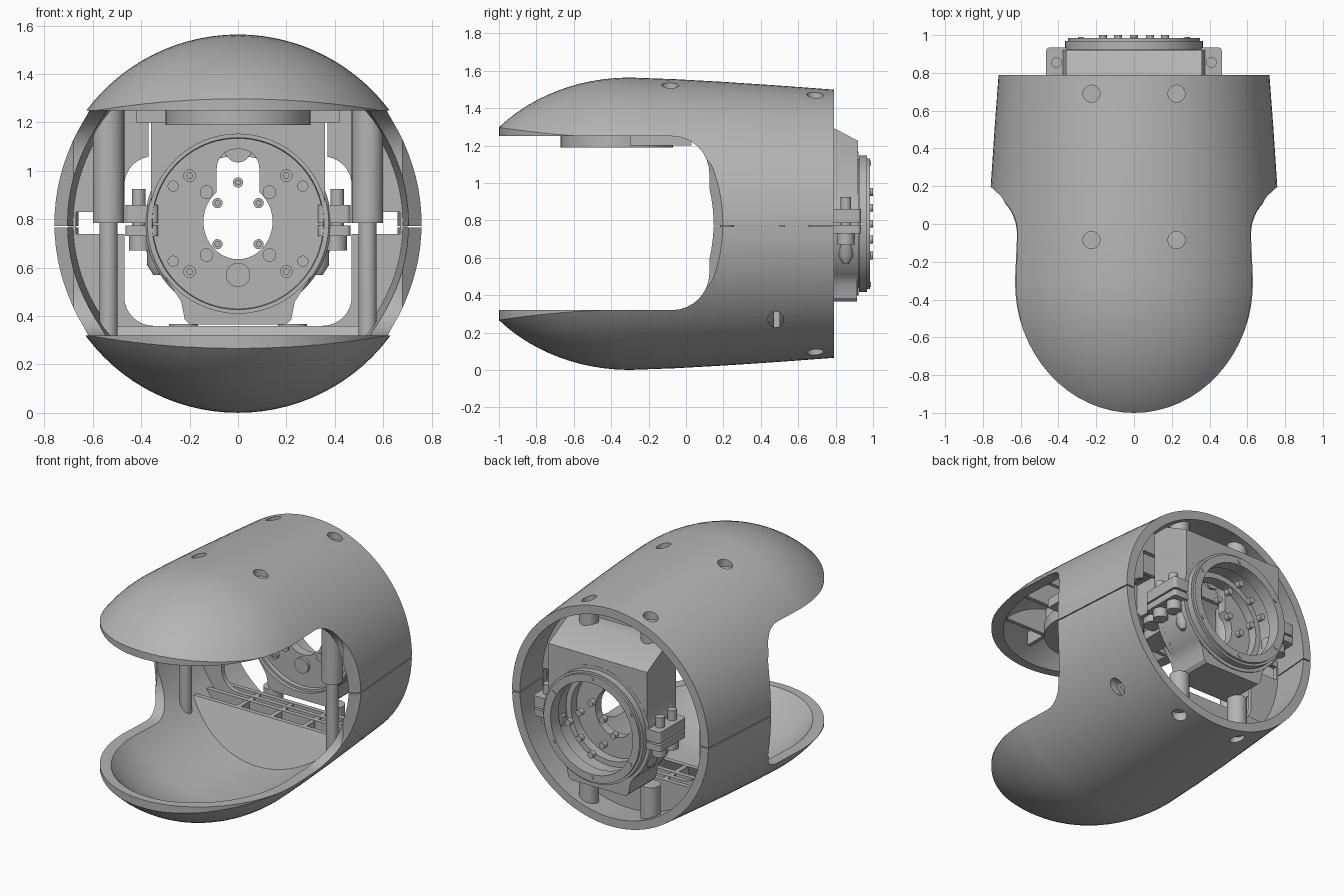
import bpy, bmesh, math

cube = bpy.data.objects.get("Cube")
if cube:
    bpy.data.objects.remove(cube)

ZC = 0.782  # height of the main axis
grey = bpy.data.materials.new("plain grey")
grey.use_nodes = True
colour = (0.46, 0.46, 0.46, 1)
grey.diffuse_color = colour
grey.node_tree.nodes["Principled BSDF"].inputs["Base Color"].default_value = colour
parts = []


def loft(name, rings, closed=False):
    """Skin a row of equal point loops; cap the ends unless closed."""
    bm = bmesh.new()
    loops = [[bm.verts.new(p) for p in ring] for ring in rings]
    n = len(loops[0])
    pairs = list(zip(loops, loops[1:] + loops[:1])) if closed else list(zip(loops, loops[1:]))
    for a, b in pairs:
        for i in range(n):
            j = (i + 1) % n
            bm.faces.new((a[i], a[j], b[j], b[i]))
    if not closed:
        bm.faces.new(loops[0])
        bm.faces.new(loops[-1])
    bmesh.ops.recalc_face_normals(bm, faces=bm.faces)
    mesh = bpy.data.meshes.new(name)
    bm.to_mesh(mesh)
    bm.free()
    mesh.materials.append(grey)
    obj = bpy.data.objects.new(name, mesh)
    bpy.context.collection.objects.link(obj)
    parts.append(obj)
    return obj


def place(axis, u, v, w):
    return {"x": (w, u, v), "y": (u, w, v), "z": (u, v, w)}[axis]


def prism(name, pts, axis, lo, hi):
    return loft(name, [[place(axis, u, v, w) for u, v in pts] for w in (lo, hi)])


def box(name, x0, x1, y0, y1, z0, z1):
    return prism(name, [(x0, y0), (x1, y0), (x1, y1), (x0, y1)], "z", z0, z1)


def circle(u, v, r, n=32, rv=None):
    rv = rv or r
    return [(u + r * math.cos(math.tau * i / n), v + rv * math.sin(math.tau * i / n)) for i in range(n)]


def cyl(name, axis, u, v, r, lo, hi, n=32):
    return prism(name, circle(u, v, r, n), axis, lo, hi)


def lathe(name, profile, n=96):
    """Turn a closed (y, radius) profile around the main axis."""
    return loft(name, [[(r * c, y, ZC + r * s) for y, r in profile] for c, s in circle(0, 0, 1, n)], closed=True)


def combine(obj, tool, op="DIFFERENCE"):
    """Apply a boolean and discard the tool."""
    mod = obj.modifiers.new("cut", "BOOLEAN")
    mod.operation, mod.solver, mod.object = op, "EXACT", tool
    graph = bpy.context.evaluated_depsgraph_get()
    mesh = bpy.data.meshes.new_from_object(obj.evaluated_get(graph))
    obj.modifiers.clear()
    obj.data = mesh
    parts.remove(tool)
    bpy.data.objects.remove(tool)
    return obj


def rounded(a0, a1, b0, b1, r, grow=0.0, n=8):
    """Rounded rectangle outline, optionally grown outward."""
    a0, a1, b0, b1 = a0 - grow, a1 + grow, b0 - grow, b1 + grow
    out = []
    for q, (a, b) in enumerate([(a1 - r, b1 - r), (a0 + r, b1 - r), (a0 + r, b0 + r), (a1 - r, b0 + r)]):
        for i in range(n + 1):
            t = math.pi / 2 * (q + i / n)
            out.append((a + r * math.cos(t), b + r * math.sin(t)))
    return out


# Outer shell: straight taper at the back, rounded nose
def radius(y):
    if y > -0.3:
        return ZC - 0.065 * ((y + 0.3) / 1.09) ** 1.3
    t = min(1, (y + 0.3) / -0.7)
    return math.hypot(0.515, 0.588 * math.sqrt(1 - t * t))


ys = [0.79, 0.5, 0.2, -0.05] + [-0.3 - 0.7 * math.sin(math.pi / 2 * i / 16) for i in range(17)]
outer = [(y, radius(y)) for y in ys]
inner = [(-0.3 + (y + 0.3) * (0.93 if y < -0.3 else 1), r - 0.057) for y, r in outer]
shell = lathe("outer_shell", outer + [(-1, 0.43), (inner[-1][0], 0.43)] + inner[::-1])

# Nose outline seen from above, giving the lips an upright edge
front = [(-0.632 * math.cos(math.pi * i / 32), -0.3 - 0.7 * math.sin(math.pi * i / 32)) for i in range(33)]
combine(shell, prism("nose_outline", front + [(0.635, -0.04), (0.9, 0), (0.9, 1), (-0.9, 1), (-0.9, 0), (-0.635, -0.04)],
                     "z", -0.2, 1.8), "INTERSECT")

# Front opening with flared side edges
opening = loft("opening", [[(x, y, z) for y, z in rounded(-1.8, 0.125, 0.32, 1.25, 0.2, g)]
                           for x, g in ((-0.8, 0.11), (-0.68, 0), (0.68, 0), (0.8, 0.11))])
combine(shell, opening)
combine(shell, box("seam", -1, 1, 0, 1, 0.766, 0.772))
for s in (-1, 1):
    for y, lo, hi in ((0.69, 1.3, 1.7), (-0.085, 1.3, 1.7), (0.69, -0.1, 0.25)):
        combine(shell, cyl("hole", "z", s * 0.225, y, 0.045, lo, hi))
combine(shell, cyl("side_hole", "x", 0.48, 0.27, 0.042, 0.3, 0.9))


def trim(obj):
    """Keep only what lies inside the shell."""
    core = [(y, r + 0.02) for y, r in inner]
    tool = loft("core", [[(r * c, y, ZC + r * s) for c, s in circle(0, 0, 1, 64)] for y, r in core])
    return combine(obj, tool, "INTERSECT")


# Ribs in both shell halves, with a sloped wall at the front of the lower ones
trim(prism("lower_front_wall", [(0.2, 0.08), (0.32, 0.36), (0.35, 0.36), (0.23, 0.08)], "x", -0.7, 0.7))
for i, y in enumerate((0.44, 0.56)):
    trim(box("lower_cross_rib_%d" % i, -0.7, 0.7, y, y + 0.03, -0.1, 0.36))
for i, x in enumerate((-0.24, 0, 0.24)):
    trim(box("lower_long_rib_%d" % i, x - 0.015, x + 0.015, 0.335, 0.575, -0.1, 0.358))
for i, y in enumerate((-0.65, -0.37, -0.16, 0.3)):
    trim(box("upper_cross_rib_%d" % i, -0.7, 0.7, y, y + 0.025, 1.255, 1.7))
for i, x in enumerate((-0.15, 0.15)):
    trim(box("upper_long_rib_%d" % i, x - 0.012, x + 0.012, -0.8, 0.32, 1.26, 1.7))

# Bulkhead with a rounded window and side notches
bulkhead = trim(box("bulkhead", -0.8, 0.8, 0.5, 0.53, -0.1, 1.7))
combine(bulkhead, prism("window", rounded(-0.47, 0.47, 0.36, 1.06, 0.12), "y", 0, 0.9))
combine(bulkhead, box("arch", -0.37, 0.37, 0, 0.9, 0.9, 1.25))
combine(bulkhead, box("notch", -0.67, 0.67, 0, 0.9, 0.74, 0.83))

# Pillars joining the two shell halves
for s, side in ((1, "left"), (-1, "right")):
    trim(cyl(side + "_upper_pillar", "z", s * 0.535, 0.22, 0.065, 0.785, 1.4))
    trim(cyl(side + "_lower_pillar", "z", s * 0.535, 0.22, 0.037, 0.2, 0.79))
    # Screw bosses behind the shell holes
    cyl(side + "_top_boss", "z", s * 0.225, 0.69, 0.06, 1.28, 1.43)
    cyl(side + "_front_boss", "z", s * 0.225, -0.085, 0.06, 1.22, 1.485)
    cyl(side + "_bottom_boss", "z", s * 0.225, 0.69, 0.06, 0.135, 0.367)
    box(side + "_bay_tab", min(s * 0.27, s * 0.42), max(s * 0.27, s * 0.42), -0.3, 0.03, 1.2, 1.26)

# Round bay mount under the upper nose
mount = cyl("bay_mount_ring", "z", 0, -0.37, 0.3, 1.19, 1.265, 48)
combine(mount, cyl("bay_bore", "z", 0, -0.37, 0.21, 1, 1.5, 48))

# Rear housing: sloped block, round barrel and foot, bored through
housing = prism("rear_housing", [(0.62, 0.75), (0.92, 0.75), (0.92, 1.225), (0.73, 1.325), (0.62, 1.325)], "x", -0.36, 0.36)
combine(housing, cyl("barrel", "y", 0, ZC, 0.385, 0.675, 0.921, 64), "UNION")
combine(housing, prism("foot", [(-0.3, 0.56), (-0.235, 0.46), (-0.22, 0.385), (-0.2, 0.365), (0.2, 0.365), (0.22, 0.385),
                                (0.235, 0.46), (0.3, 0.56)], "y", 0.63, 0.915), "UNION")
combine(housing, cyl("bore", "y", 0, ZC, 0.315, 0.3, 1.2, 64))
combine(housing, cyl("front_recess", "y", 0, ZC, 0.37, 0.3, 0.7, 64))

# Rear flange and front rim
lathe("rear_flange", [(0.9, 0.345), (0.925, 0.345), (0.925, 0.365), (0.968, 0.365), (0.968, 0.35),
                      (0.985, 0.35), (0.985, 0.3), (0.9, 0.3)])
lathe("front_rim", [(0.655, 0.375), (0.665, 0.385), (0.7, 0.385), (0.7, 0.35), (0.655, 0.355)])
lathe("inner_step", [(0.73, 0.32), (0.8, 0.32), (0.8, 0.28), (0.73, 0.28)])

# Face plate with a keyhole opening
plate = cyl("face_plate", "y", 0, ZC, 0.358, 0.68, 0.74, 64)
combine(plate, prism("oval", circle(0, 0.79, 0.143, 40, 0.155), "y", 0.3, 0.9))
combine(plate, prism("slot", rounded(-0.088, 0.088, 0.8, 1.09, 0.08), "y", 0.3, 0.9))
cyl("slot_shelf", "y", 0, 1.09, 0.055, 0.71, 0.73)


# Cap screws with a hexagon socket
def screw(name, x, z, r, y0, y1):
    head = cyl(name, "y", x, z, r, y0, y1, 20)
    combine(head, cyl("socket", "y", x, z, r * 0.5, y0 - 0.1, y0 + 0.008, 6))


for s in (-1, 1):
    for t in (-1, 1):
        screw("plate_screw", s * 0.2, ZC + t * 0.198, 0.026, 0.655, 0.7)
        cyl("plate_pin", "y", s * 0.268, ZC + t * 0.155, 0.023, 0.67, 0.7, 20)
        cyl("plate_stud", "y", s * 0.13, ZC + t * 0.13, 0.028, 0.67, 0.7, 20)
        screw("cup_screw", s * 0.085, ZC + t * 0.085, 0.021, 0.965, 1.0)
    screw("cup_screw", s * 0.165, ZC, 0.021, 0.965, 1.0)
    screw("cup_screw", 0, ZC + s * 0.17, 0.021, 0.965, 1.0)
cyl("plate_knob", "y", 0, 0.57, 0.05, 0.66, 0.7)
for i in range(6):
    a = math.tau * (i + 0.5) / 6
    cyl("flange_screw", "y", 0.325 * math.cos(a), ZC + 0.325 * math.sin(a), 0.014, 0.97, 0.989, 16)

# Clamp lugs with a pair of bolts on both sides
for s, side in ((1, "left"), (-1, "right")):
    x0, x1 = sorted((s * 0.33, s * 0.465))
    for label, z0, z1 in (("upper", 0.785, 0.86), ("lower", 0.73, 0.774)):
        prism("%s_%s_lug" % (side, label), rounded(x0, x1, 0.66, 0.935, 0.02), "z", z0, z1)
    for y in (0.73, 0.855):
        cyl(side + "_clamp_bolt", "z", s * 0.41, y, 0.028, 0.7, 0.925, 20)
        cyl(side + "_bolt_head", "z", s * 0.405, y, 0.045, 0.67, 0.735, 24)
    loft(side + "_bolt_sleeve", [[(u, v, z) for u, v in circle(s * 0.335, 0.855, r, 24)]
                                 for z, r in ((0.57, 0.015), (0.61, 0.04), (0.74, 0.045))])

# Smooth curved faces, keep edges sharp
bpy.ops.object.select_all(action="DESELECT")
for obj in parts:
    obj.select_set(True)
bpy.context.view_layer.objects.active = shell
bpy.ops.object.shade_smooth_by_angle(angle=math.radians(30))
